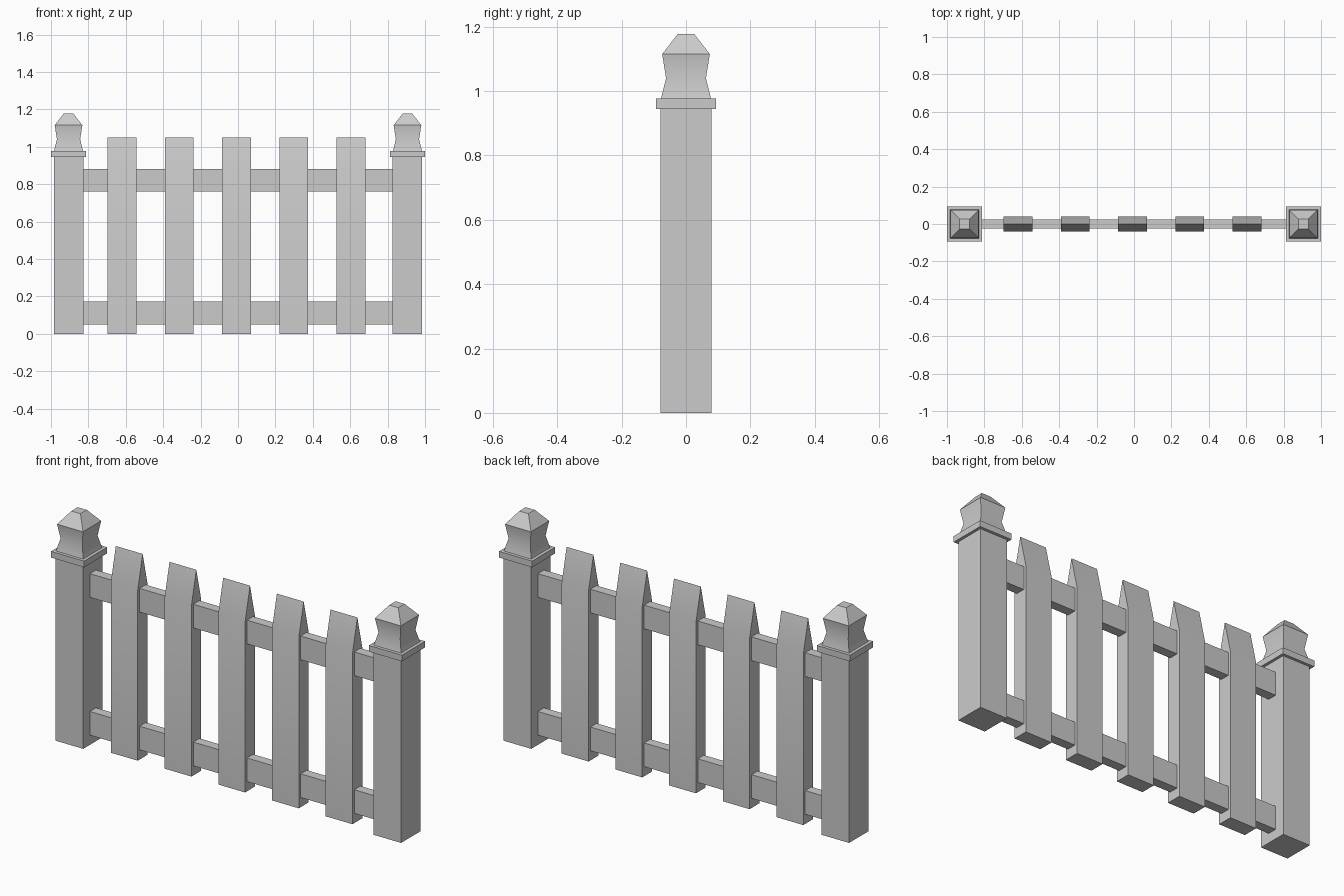
import bpy, bmesh, math

if "Cube" in bpy.data.objects:
    bpy.data.objects.remove(bpy.data.objects["Cube"])


def finish(name, bm, angle=None):
    bmesh.ops.recalc_face_normals(bm, faces=bm.faces)
    mesh = bpy.data.meshes.new(name)
    bm.to_mesh(mesh)
    bm.free()
    obj = bpy.data.objects.new(name, mesh)
    bpy.context.collection.objects.link(obj)
    if angle:
        bpy.ops.object.select_all(action='DESELECT')
        obj.select_set(True)
        bpy.context.view_layer.objects.active = obj
        bpy.ops.object.shade_smooth_by_angle(angle=math.radians(angle))
    return obj


def stack(name, sections, x=0, angle=None):
    """Closed solid through rectangular sections (half_x, half_y, z)."""
    bm = bmesh.new()
    rings = [[bm.verts.new((x + sx * hx, sy * hy, z))
              for sx, sy in ((-1, -1), (1, -1), (1, 1), (-1, 1))]
             for hx, hy, z in sections]
    for a, b in zip(rings, rings[1:]):
        for i in range(4):
            j = (i + 1) % 4
            bm.faces.new((a[i], a[j], b[j], b[i]))
    bm.faces.new(rings[0])
    bm.faces.new(rings[-1])
    return finish(name, bm, angle)


def picket(name, x, half=0.0765):
    """House-shaped y-z profile extruded along x, ridge along x."""
    profile = [(-0.04, 0), (0.04, 0), (0.04, 0.88), (0, 1.05), (-0.04, 0.88)]
    bm = bmesh.new()
    face = bm.faces.new([bm.verts.new((x - half, y, z)) for y, z in profile])
    ext = bmesh.ops.extrude_face_region(bm, geom=[face])
    verts = [v for v in ext['geom'] if isinstance(v, bmesh.types.BMVert)]
    bmesh.ops.translate(bm, verts=verts, vec=(2 * half, 0, 0))
    return finish(name, bm, 30)


# End posts with collars and waisted finials
for side, x in (("left", -0.906), ("right", 0.906)):
    stack(side + "_post", [(0.079, 0.079, 0), (0.079, 0.079, 0.947)], x)
    stack(side + "_post_collar", [(0.094, 0.094, 0.945), (0.094, 0.094, 0.977)], x)
    stack(side + "_post_finial",
          [(h, h, z) for h, z in ((0.078, 0.975), (0.062, 1.04),
                                  (0.074, 1.115), (0.026, 1.177))], x, 30)

# Horizontal rails
for name, z in (("lower_rail", 0.05), ("upper_rail", 0.76)):
    stack(name, [(0.83, 0.025, z), (0.83, 0.025, z + 0.122)])

# Pickets
for i in range(5):
    picket(f"picket_{i + 1}", -0.62 + 0.306 * i)
